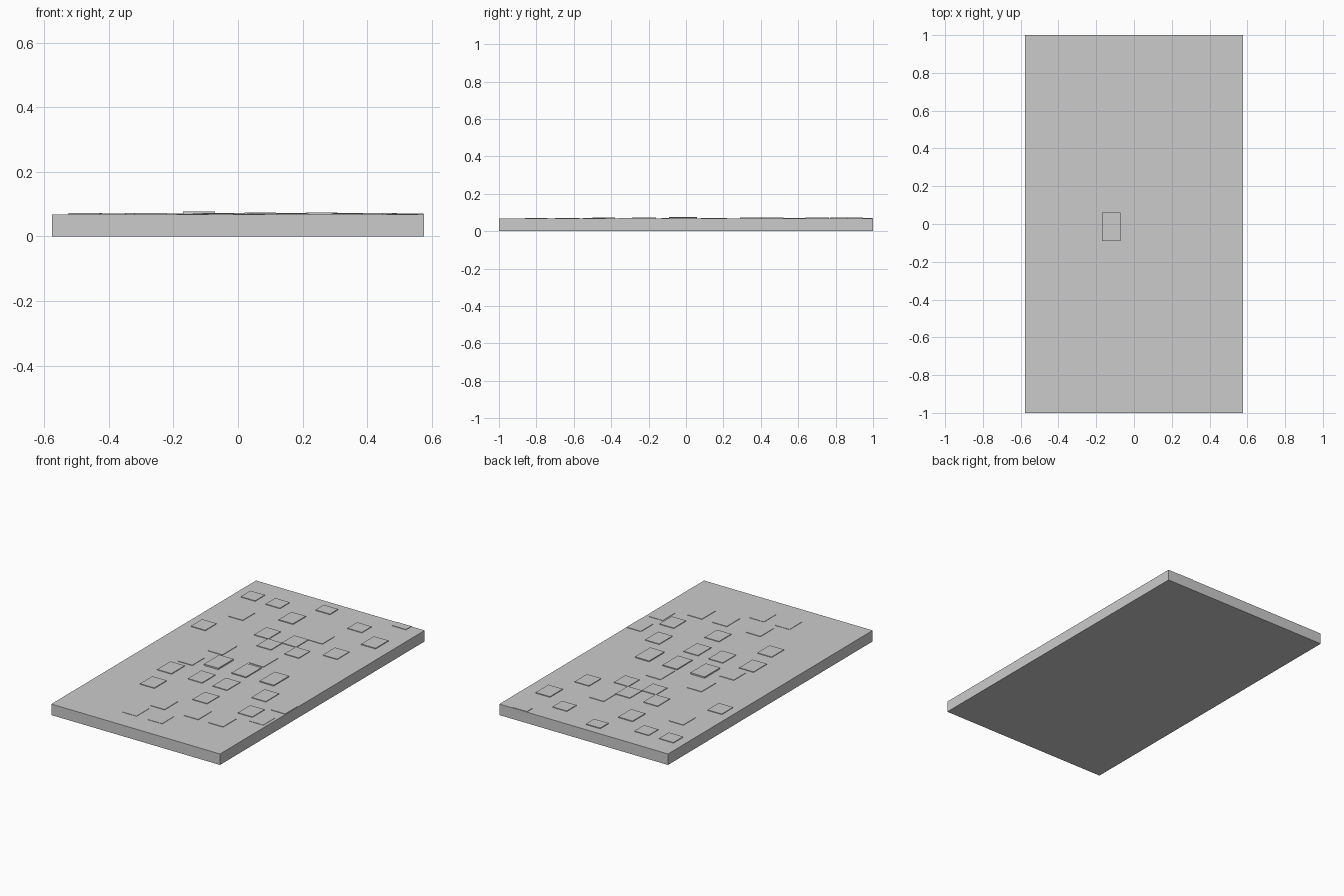
import bpy, bmesh

# Helper: box from min/max corners
def add_box(bm, lo, hi):
    vs = bmesh.ops.create_cube(bm, size=1)["verts"]
    for v in vs:
        for i in range(3):
            v.co[i] = hi[i] if v.co[i] > 0 else lo[i]

def finish(bm, name):
    bmesh.ops.recalc_face_normals(bm, faces=bm.faces)
    me = bpy.data.meshes.new(name)
    bm.to_mesh(me)
    bm.free()
    ob = bpy.data.objects.new(name, me)
    bpy.context.collection.objects.link(ob)
    return ob

W, TOP = 0.577, 0.068

# Main slab
bm = bmesh.new()
add_box(bm, (-W, -1, 0), (W, 1, TOP))
finish(bm, "slab")

# Low raised tiles scattered over the top: rows of (y min, y max, height, x starts)
rows = [
    (0.945, 0.998, 0.003, (0.39,)),
    (0.865, 0.945, 0.005, (-0.075,)),
    (0.77, 0.865, 0.004, (-0.52, -0.35, 0.21)),
    (0.64, 0.765, 0.005, (-0.17, 0.395)),
    (0.52, 0.64, 0.003, (-0.43, 0.115)),
    (0.40, 0.52, 0.004, (-0.17, 0.02, 0.30)),
    (0.29, 0.40, 0.004, (-0.525, -0.075, 0.115)),
    (0.08, 0.22, 0.003, (-0.26, 0.02)),
    (-0.09, 0.06, 0.006, (0.02, 0.21)),
    (-0.09, 0.06, 0.009, (-0.17,)),
    (-0.13, -0.01, 0.003, (-0.32,)),
    (-0.29, -0.16, 0.004, (-0.35, -0.14, 0.03, 0.295)),
    (-0.36, -0.24, 0.003, (0.477,)),
    (-0.50, -0.38, 0.004, (-0.32, 0.04, 0.35)),
    (-0.55, -0.43, 0.002, (0.46,)),
    (-0.70, -0.57, 0.003, (-0.11, 0.12, 0.29)),
    (-0.86, -0.74, 0.002, (-0.19, -0.015)),
]
bm = bmesh.new()
for y0, y1, h, xs in rows:
    for x in xs:
        add_box(bm, (x, y0, TOP - 0.01), (x + 0.098, y1, TOP + h))
finish(bm, "raised_tiles")
